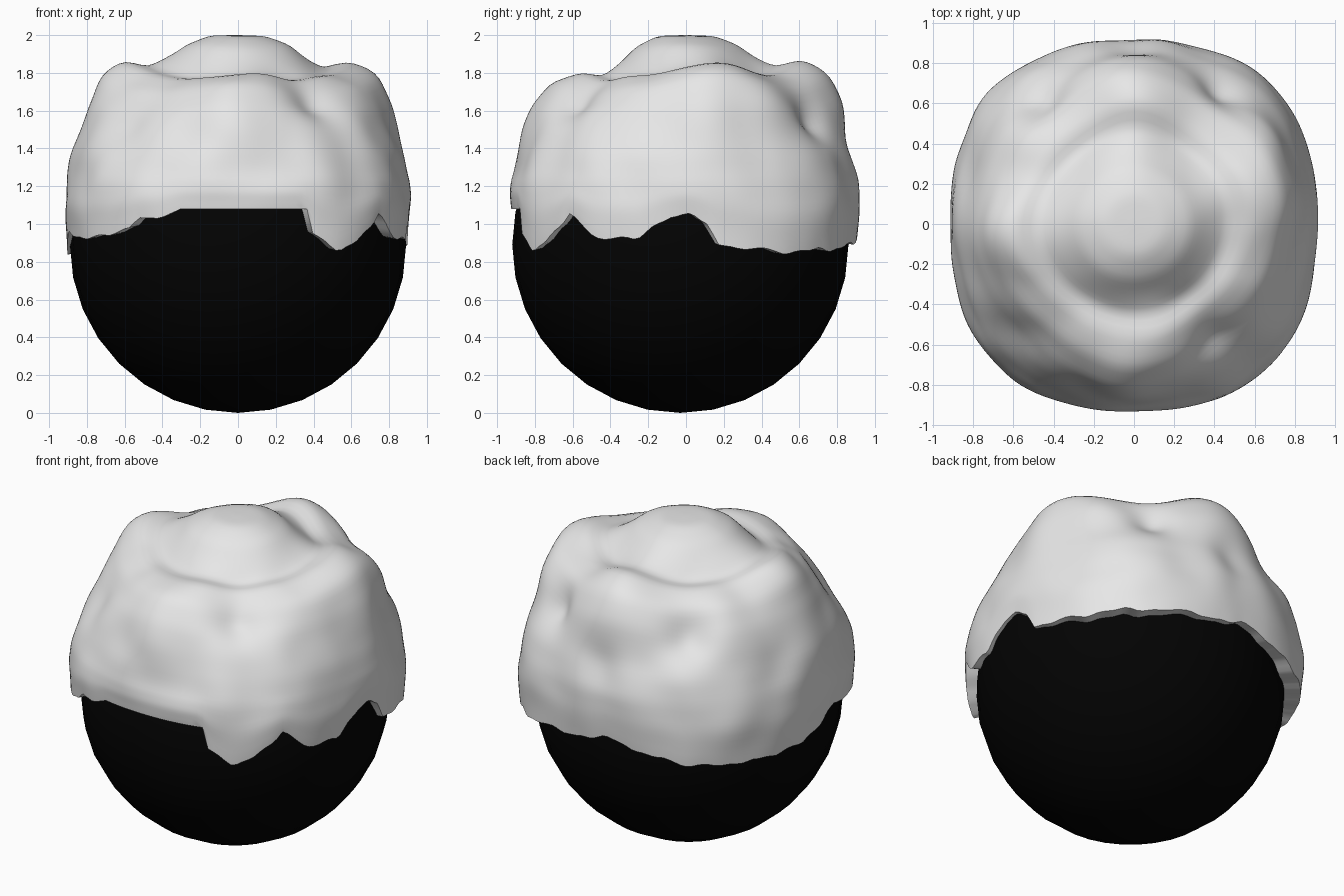
import bpy, bmesh, math
from mathutils import Vector, noise

if "Cube" in bpy.data.objects:
    bpy.data.objects.remove(bpy.data.objects["Cube"])


def make_material(name, value):
    mat = bpy.data.materials.new(name)
    mat.use_nodes = True
    colour = (value, value, value, 1)
    mat.diffuse_color = colour
    mat.node_tree.nodes["Principled BSDF"].inputs["Base Color"].default_value = colour
    return mat


def make_object(name, bm, material):
    mesh = bpy.data.meshes.new(name)
    bm.to_mesh(mesh)
    bm.free()
    mesh.shade_smooth()
    mesh.materials.append(material)
    obj = bpy.data.objects.new(name, mesh)
    bpy.context.collection.objects.link(obj)
    return obj


def clamp(value):
    return min(1, max(0, value))


def interpolate(table, key):
    """Linear lookup in a sorted list of (key, value) pairs."""
    for (k0, v0), (k1, v1) in zip(table, table[1:]):
        if key <= k1:
            return v0 + (v1 - v0) * (key - k0) / (k1 - k0)
    return table[-1][1]


def resample(points, count):
    """Even steps along a polyline of (radius, height) points."""
    lengths = [0]
    for a, b in zip(points, points[1:]):
        lengths.append(lengths[-1] + math.dist(a, b))
    radii = [(l, p[0]) for l, p in zip(lengths, points)]
    heights = [(l, p[1]) for l, p in zip(lengths, points)]
    steps = [lengths[-1] * i / count for i in range(1, count + 1)]
    return [(interpolate(radii, s), interpolate(heights, s)) for s in steps]


# Dark ball
ball = bmesh.new()
bmesh.ops.create_uvsphere(ball, u_segments=32, v_segments=16, radius=0.89)
bmesh.ops.translate(ball, verts=ball.verts, vec=(0, -0.03, 0.89))
make_object("ball", ball, make_material("black", 0.0008))

# Cap profile from crown to rim, as radius and height
PROFILE = [(0, 2), (.15, 1.995), (.27, 1.94), (.37, 1.83), (.44, 1.76), (.53, 1.77),
           (.67, 1.7), (.76, 1.59), (.82, 1.47), (.87, 1.36), (.908, 1.22),
           (.918, 1.08), (.905, .9)]
TURN, RIM_BASE = 1.25, 0.9

# Ragged rim height by direction in degrees
RIM = [(-180, .87), (-167, .97), (-155, .92), (-135, .95), (-126, .97), (-124, 1.03),
       (-116, 1.03), (-109, 1.08), (-67, 1.08), (-65, .95), (-56, .86), (-48, .92),
       (-39, 1.05), (-30, .93), (-16, .92), (-5, 1.04), (2, 1.06), (7, 1), (11, .88),
       (34, .85), (42, .87), (52, .85), (65, .89), (80, .9), (98, .95), (115, .88),
       (135, .85), (173, .84), (180, .87)]

# Bulges and dents: centre, spread, amount
LUMPS = [((0, -.7, 1.7), .24, .06),
         ((0, -.84, 1.5), .18, .025),
         ((.6, .15, 1.78), .24, .12),
         ((.8, .1, 1.55), .22, .04),
         ((.6, .44, 1.66), .18, .07),
         ((.6, -.25, 1.72), .18, .03),
         ((0, .58, 1.78), .24, .12),
         ((0, .76, 1.56), .23, .05),
         ((-.58, -.05, 1.78), .24, .12),
         ((-.85, 0, 1.4), .2, .025),
         ((-.55, .45, 1.7), .18, .03),
         ((.4, -.58, 1.65), .12, -.06),
         ((.45, .7, 1.58), .11, -.07),
         ((-.47, .65, 1.6), .13, -.07),
         ((-.6, -.6, 1.55), .13, -.03),
         ((0, .87, 1.38), .12, -.03),
         ((-.87, .25, 1.36), .12, -.03)]
CENTRE = Vector((0, 0, 1))


def cap_point(radius, height, angle):
    rim = interpolate(RIM, math.degrees(angle))
    # Fine tatters everywhere but along the straight front edge
    ragged = clamp((math.sin(angle) + 0.9) * 20)
    rim += 0.03 * ragged * noise.noise((8 * math.cos(angle), 8 * math.sin(angle), 0))
    if height < TURN:
        height = TURN - (TURN - height) * (TURN - rim) / (TURN - RIM_BASE)
    # Squarer plan and fuller front towards the bottom
    low = clamp((1.75 - height) / 0.65)
    radius *= 1 + 0.062 * low * math.sin(2 * angle) ** 2
    front = 0.02 * low * max(0, -math.sin(angle))
    p = Vector((radius * math.cos(angle), radius * math.sin(angle) - front, height))
    push = sum(amount * math.exp(-(p - Vector(c)).length_squared / spread ** 2)
               for c, spread, amount in LUMPS)
    fade = clamp((height - rim) * 4) * min(1, radius * 2)
    push += 0.022 * fade * noise.noise(p * 4)
    return p + (p - CENTRE).normalized() * push


# Lumpy cap with a turned-in lip
COLUMNS, ROWS = 180, 50
profile = resample(PROFILE, ROWS)
angles = [2 * math.pi * (i + 0.5) / COLUMNS - math.pi for i in range(COLUMNS)]
cap = bmesh.new()
pole = cap.verts.new((0, 0, 2))
rings = [[cap.verts.new(cap_point(r, z, a)) for a in angles] for r, z in profile]
soft = [v for ring in rings[:-2] for v in ring]
lip = []
for v in rings[-1]:
    inward = Vector((v.co.x, v.co.y, 0)).normalized() * 0.86
    lip.append(cap.verts.new((inward.x, inward.y - 0.03, v.co.z + 0.015)))
rings.append(lip)
for i in range(COLUMNS):
    j = (i + 1) % COLUMNS
    cap.faces.new((pole, rings[0][i], rings[0][j]))
    for upper, lower in zip(rings, rings[1:]):
        cap.faces.new((upper[i], lower[i], lower[j], upper[j]))
for _ in range(3):
    bmesh.ops.smooth_vert(cap, verts=soft, factor=0.5,
                          use_axis_x=True, use_axis_y=True, use_axis_z=True)
cap_object = make_object("lumpy_cap", cap, make_material("pale_grey", 0.8))

# Keep the lip edge crisp
bpy.context.view_layer.objects.active = cap_object
cap_object.select_set(True)
bpy.ops.object.shade_smooth_by_angle(angle=math.radians(50))
